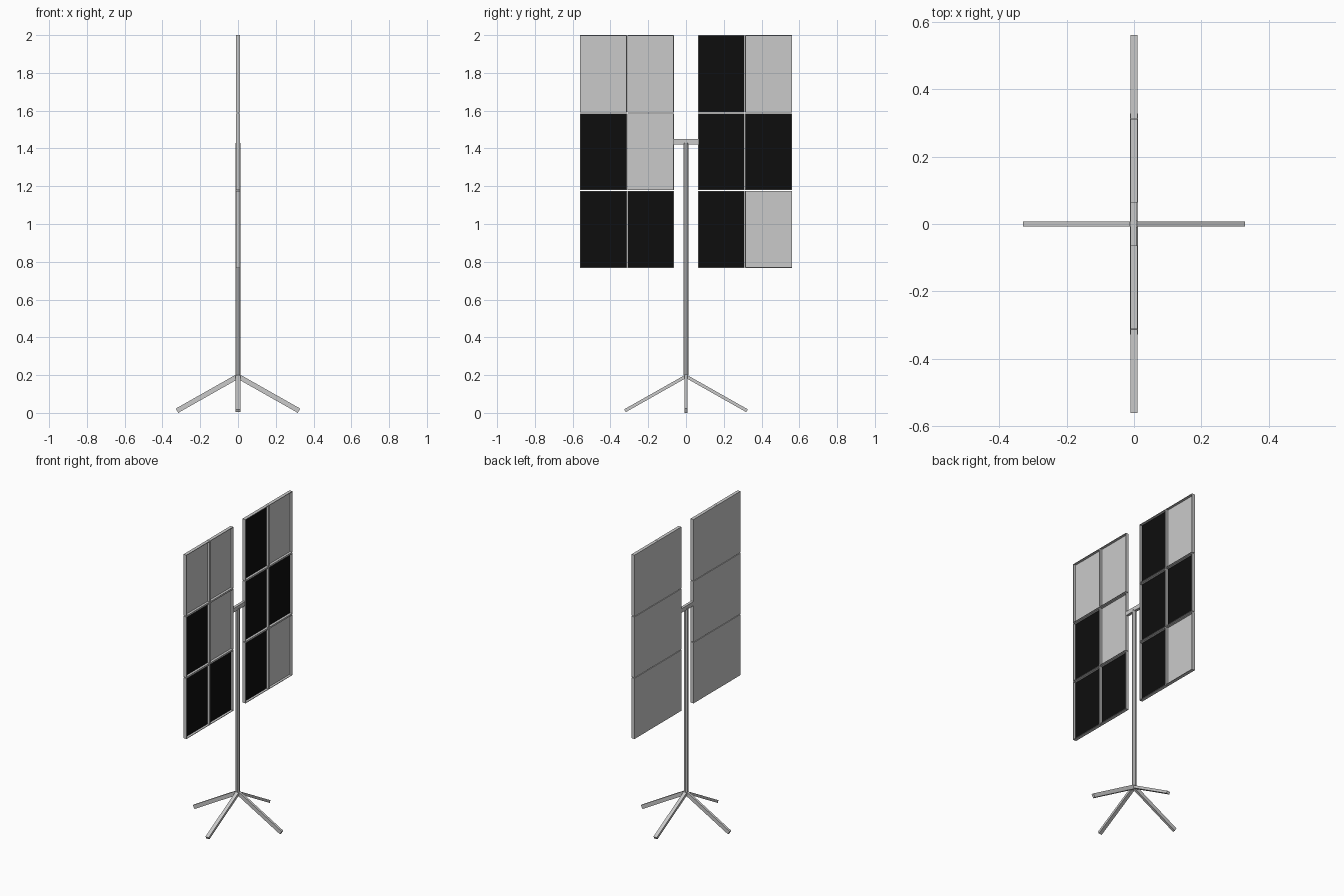
import bpy, bmesh, math
from mathutils import Matrix, Vector

if "Cube" in bpy.data.objects:
    bpy.data.objects.remove(bpy.data.objects["Cube"])


def material(name, rgb):
    m = bpy.data.materials.new(name)
    m.use_nodes = True
    m.diffuse_color = (*rgb, 1)
    m.node_tree.nodes["Principled BSDF"].inputs["Base Color"].default_value = (*rgb, 1)
    return m


GREY = material("light grey metal", (0.59, 0.59, 0.59))
BLACK = material("black panel", (0.004, 0.004, 0.004))


def finish(name, bm, mats):
    me = bpy.data.meshes.new(name)
    bm.to_mesh(me)
    bm.free()
    for m in mats:
        me.materials.append(m)
    ob = bpy.data.objects.new(name, me)
    bpy.context.collection.objects.link(ob)
    return ob


def box(name, centre, size, rotation=Matrix.Identity(4)):
    bm = bmesh.new()
    bmesh.ops.create_cube(bm, size=1, matrix=Matrix.Translation(centre) @ rotation
                          @ Matrix.Diagonal((*size, 1)))
    return finish(name, bm, [GREY])


def tray(name, y0, y1, z0, z1, dark):
    """Shallow tray open towards +x, with a thin rim and a coloured floor."""
    bm = bmesh.new()
    bmesh.ops.create_cube(bm, size=1, matrix=Matrix.Translation((0, (y0 + y1) / 2, (z0 + z1) / 2))
                          @ Matrix.Diagonal((0.022, y1 - y0, z1 - z0, 1)))
    bm.normal_update()
    front = max(bm.faces, key=lambda f: f.normal.x)
    bmesh.ops.inset_individual(bm, faces=[front], thickness=0.005)
    floor = bmesh.ops.extrude_discrete_faces(bm, faces=[front])["faces"][0]
    bmesh.ops.translate(bm, verts=floor.verts, vec=(-0.016, 0, 0))
    floor.material_index = 1 if dark else 0
    finish(name, bm, [GREY, BLACK])


# Pole and crossbar
bm = bmesh.new()
bmesh.ops.create_cone(bm, cap_ends=True, segments=8, radius1=0.0145, radius2=0.0145, depth=1.23,
                      matrix=Matrix.Translation((-0.001, 0, 0.815))
                      @ Matrix.Rotation(math.pi / 8, 4, "Z"))
finish("pole", bm, [GREY])
box("crossbar", (-0.001, 0, 1.436), (0.018, 0.132, 0.028))

# Four splayed legs
for i, side in enumerate(("left", "back", "right", "front")):
    along_x = i % 2 == 0
    width, thick = (0.016, 0.026) if along_x else (0.024, 0.017)
    start, end = Vector((0, 0, 0.194)), Vector((0.323, 0, 0.0115))
    d = end - start
    turn = Matrix.Rotation(i * math.pi / 2, 4, "Z")
    tilt = Matrix.Rotation(math.atan2(-d.z, d.x), 4, "Y")
    box(side + "_leg", turn @ ((start + end) / 2), (d.length, width, thick), turn @ tilt)

# Two banks of panels, rows from bottom to top, columns from -y to +y (B = black)
columns = ((-0.561, -0.313), (-0.311, -0.064), (0.064, 0.311), (0.313, 0.561))
rows = ("BBBG", "BGBB", "GGBG")
pitch = 0.4107
for r, pattern in enumerate(rows):
    z = 0.768 + r * pitch
    for c, (y0, y1) in enumerate(columns):
        tray(f"panel_row{r + 1}_column{c + 1}", y0, y1, z, z + pitch - (0.004 if r < 2 else 0),
             pattern[c] == "B")
